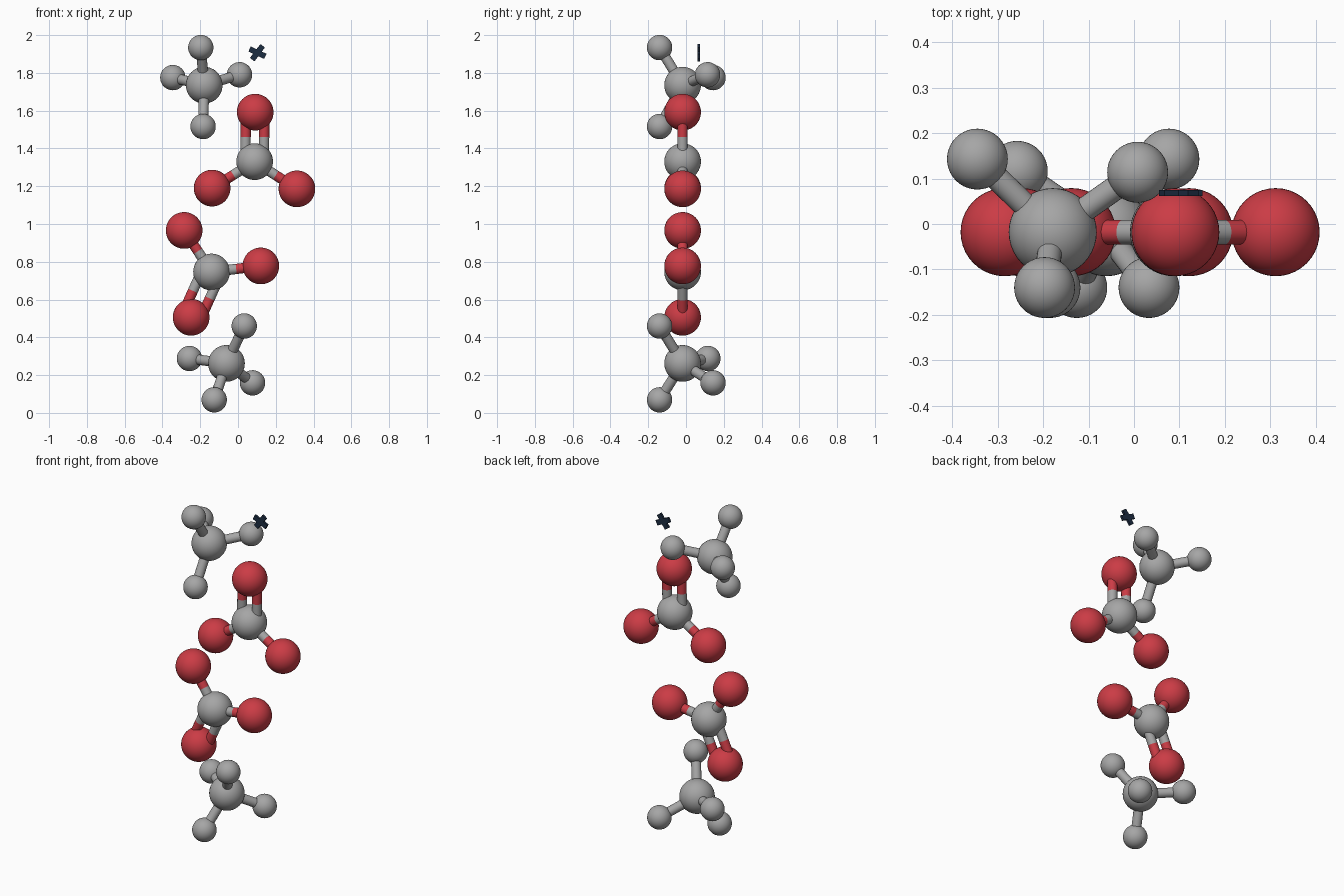
import bpy, math
from mathutils import Vector, Matrix

if "Cube" in bpy.data.objects:
    bpy.data.objects.remove(bpy.data.objects["Cube"])

Y = -0.018          # plane of the carbonate groups
R_BIG, R_SMALL, R_BOND = 0.097, 0.067, 0.027


def material(name, rgb):
    m = bpy.data.materials.new(name)
    m.diffuse_color = (*rgb, 1)
    m.use_nodes = True
    m.node_tree.nodes["Principled BSDF"].inputs["Base Color"].default_value = m.diffuse_color
    return m


GREY = material("grey", (0.38, 0.38, 0.38))
RED = material("red", (0.60, 0.045, 0.06))
NAVY = material("dark navy", (0.012, 0.026, 0.055))


def finish(name, mat):
    ob = bpy.context.object
    ob.name = name
    ob.data.materials.append(mat)
    bpy.ops.object.shade_smooth_by_angle()
    return ob


def ball(name, pos, radius, mat):
    bpy.ops.mesh.primitive_uv_sphere_add(segments=40, ring_count=24, radius=radius, location=pos)
    finish(name, mat)


def rod(name, a, b, mat):
    d = b - a
    bpy.ops.mesh.primitive_cylinder_add(vertices=24, radius=R_BOND, depth=d.length, location=(a + b) / 2)
    bpy.context.object.rotation_euler = d.to_track_quat('Z', 'Y').to_euler()
    finish(name, mat)


def two_tone_bond(name, a, b):
    mid = (a + b) / 2
    rod(name + "_inner", a, mid, GREY)
    rod(name + "_outer", mid, b, RED)


# Four-armed grey molecules
def four_arm(name, centre, ends):
    c = Vector(centre)
    ball(name + "_centre", c, R_BIG, GREY)
    for i, e in enumerate(ends):
        ball(f"{name}_small_atom_{i}", e, R_SMALL, GREY)
        rod(f"{name}_bond_{i}", c, Vector(e), GREY)


four_arm("upper_four_arm", (-0.179, Y, 1.735),
         [(-0.197, -0.14, 1.934), (-0.345, 0.143, 1.775), (0.008, 0.114, 1.79), (-0.185, -0.14, 1.516)])
four_arm("lower_four_arm", (-0.061, Y, 0.262),
         [(0.033, -0.14, 0.46), (-0.257, 0.116, 0.288), (0.077, 0.143, 0.159), (-0.126, -0.14, 0.069)])


# Flat three-armed molecules: first end has a double bond
def three_arm(name, centre, ends):
    c = Vector((centre[0], Y, centre[1]))
    ball(name + "_centre", c, R_BIG, GREY)
    for i, (x, z) in enumerate(ends):
        e = Vector((x, Y, z))
        ball(f"{name}_red_atom_{i}", e, R_BIG, RED)
        if i == 0:
            side = (e - c).normalized().cross(Vector((0, 1, 0))) * 0.049
            two_tone_bond(name + "_double_bond_a", c + side, e + side)
            two_tone_bond(name + "_double_bond_b", c - side, e - side)
        else:
            two_tone_bond(f"{name}_bond_{i}", c, e)


three_arm("upper_three_arm", (0.088, 1.33), [(0.091, 1.592), (-0.137, 1.19), (0.312, 1.186)])
three_arm("lower_three_arm", (-0.14, 0.746), [(-0.248, 0.506), (-0.285, 0.966), (0.121, 0.778)])

# Small dark cross mark
for i, deg in enumerate((25, -53)):
    bpy.ops.mesh.primitive_cube_add(size=1, location=(0.103, 0.068, 1.907))
    ob = bpy.context.object
    ob.data.transform(Matrix.Rotation(math.radians(deg), 4, 'Y') @ Matrix.Diagonal((0.092, 0.013, 0.03, 1)))
    finish(f"cross_bar_{i}", NAVY)
